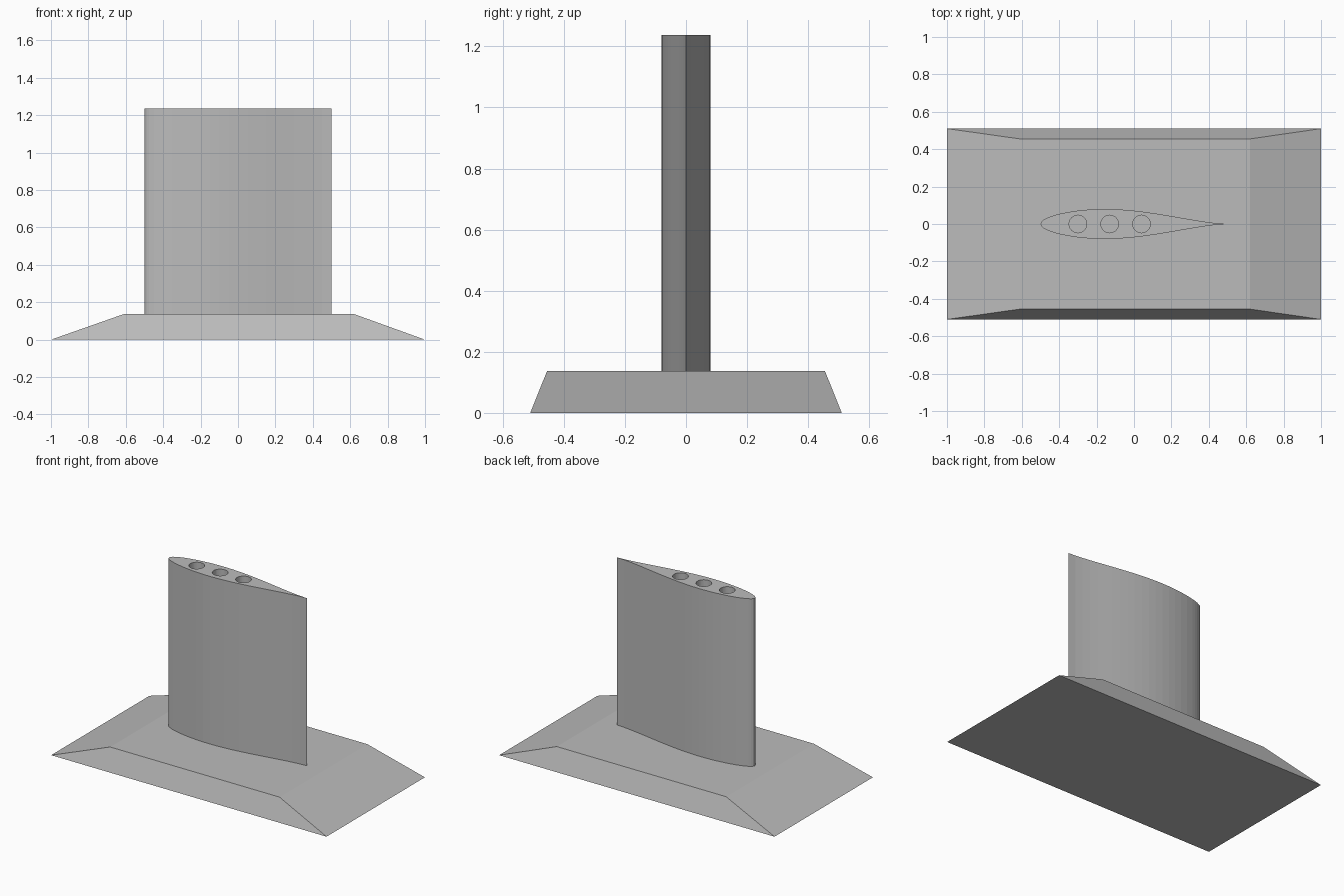
import bpy
import bmesh
from math import cos, sin, pi

cube = bpy.data.objects.get("Cube")
if cube:
    bpy.data.objects.remove(cube, do_unlink=True)

BASE_TOP = 0.137
TOTAL_HEIGHT = 1.237

# Single grey material
grey = bpy.data.materials.new("plain_grey")
grey.use_nodes = True
colour = (0.5, 0.5, 0.5, 1.0)
grey.diffuse_color = colour
bsdf = next(n for n in grey.node_tree.nodes if n.type == "BSDF_PRINCIPLED")
bsdf.inputs["Base Color"].default_value = colour


def rectangle(bm, x0, x1, y, z):
    corners = [(x0, -y), (x1, -y), (x1, y), (x0, y)]
    return [bm.verts.new((cx, cy, z)) for cx, cy in corners]


# Tapered base block
bm = bmesh.new()
low = rectangle(bm, -1.0, 1.0, 0.51, 0.0)
high = rectangle(bm, -0.61, 0.62, 0.455, BASE_TOP)
bm.faces.new(low[::-1])
bm.faces.new(high)
for i in range(4):
    j = (i + 1) % 4
    bm.faces.new((low[i], low[j], high[j], high[i]))
mesh = bpy.data.meshes.new("base")
bm.to_mesh(mesh)
bm.free()
mesh.materials.append(grey)
base = bpy.data.objects.new("base", mesh)
bpy.context.collection.objects.link(base)

# Half thickness of the wing section, as percent along and across the chord
fine = [(0.5, 1.28), (1.25, 2.0), (2.5, 2.78), (5, 3.89), (7.5, 4.72)]
coarse = [5.39, 6.41, 7.14, 7.63, 7.92, 8.0, 7.88, 7.57, 7.11,
          6.52, 5.82, 5.04, 4.2, 3.33, 2.46, 1.64, 0.91, 0.32]
section = fine + [(10 + 5 * i, t) for i, t in enumerate(coarse)]
upper = [(c / 100 - 0.5, t / 100) for c, t in section]
lower = [(x, -y) for x, y in reversed(upper)]
outline = [(-0.5, 0)] + upper + [(0.5, 0)] + lower


def circle(cx, radius, sides):
    return [(cx + radius * cos(2 * pi * i / sides),
             radius * sin(2 * pi * i / sides)) for i in range(sides)]


# Upright wing: filled section with three round bores, extruded
curve = bpy.data.curves.new("wing", "CURVE")
curve.dimensions = "2D"
curve.fill_mode = "BOTH"
curve.extrude = (TOTAL_HEIGHT - BASE_TOP) / 2
for loop in [outline] + [circle(x, 0.047, 32) for x in (-0.3, -0.13, 0.04)]:
    spline = curve.splines.new("POLY")
    spline.points.add(len(loop) - 1)
    for point, (x, y) in zip(spline.points, loop):
        point.co = (x, y, 0, 1)
    spline.use_cyclic_u = True
    spline.use_smooth = False
curve.materials.append(grey)
wing = bpy.data.objects.new("wing", curve)
wing.location.z = (TOTAL_HEIGHT + BASE_TOP) / 2
bpy.context.collection.objects.link(wing)

# Turn the wing into a clean welded mesh
bpy.ops.object.select_all(action="DESELECT")
wing.select_set(True)
bpy.context.view_layer.objects.active = wing
bpy.ops.object.convert(target="MESH")
bm = bmesh.new()
bm.from_mesh(wing.data)
bmesh.ops.remove_doubles(bm, verts=bm.verts, dist=0.0001)
bmesh.ops.recalc_face_normals(bm, faces=bm.faces)
bm.to_mesh(wing.data)
bm.free()
